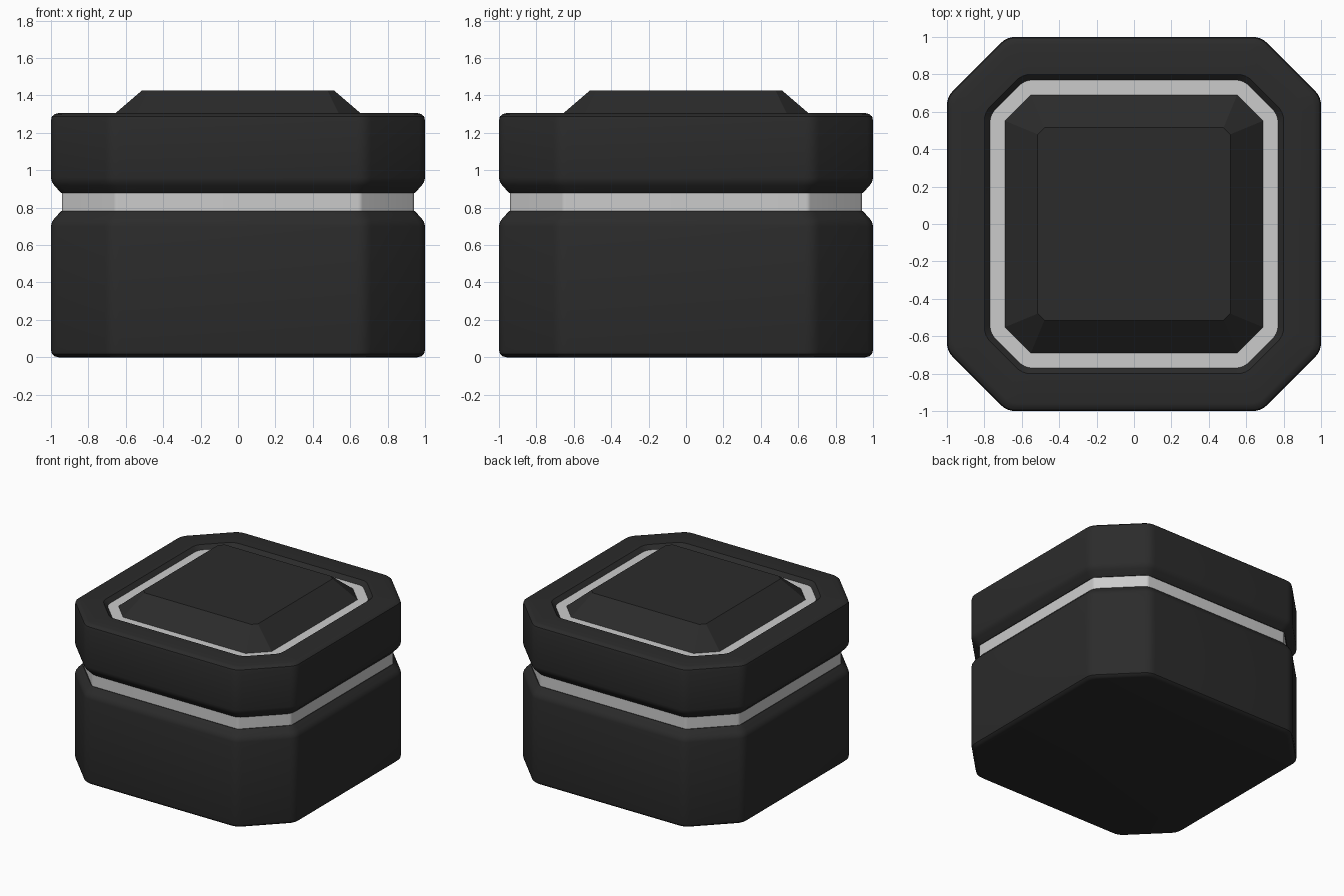
import bpy, bmesh
from mathutils import Vector

if "Cube" in bpy.data.objects:
    bpy.data.objects.remove(bpy.data.objects["Cube"])


def material(name, v):
    m = bpy.data.materials.new(name)
    m.diffuse_color = (v, v, v, 1)
    m.use_nodes = True
    m.node_tree.nodes["Principled BSDF"].inputs["Base Color"].default_value = m.diffuse_color
    return m


DARK = material("dark_shell", 0.024)
LIGHT = material("light_trim", 0.55)


def outline(h, soft):
    # Square of half width h with cut corners, each corner optionally rounded
    k = 0.68 - 0.414 * (1 - h)
    pts = [Vector(p) for p in ((h, -k), (h, k), (k, h), (-k, h),
                               (-h, k), (-h, -k), (-k, -h), (k, -h))]
    if soft == 0:
        return pts
    out = []
    for i, p in enumerate(pts):
        a = p + (pts[i - 1] - p).normalized() * soft
        b = p + (pts[(i + 1) % 8] - p).normalized() * soft
        for t in (0, 0.25, 0.5, 0.75, 1):
            out.append(a * (1 - t) ** 2 + p * 2 * t * (1 - t) + b * t * t)
    return out


def loft(name, profile, mat, soft=0.0, closed=False):
    # Sweep a (half width, z) profile around the cut-corner outline
    bm = bmesh.new()
    rings = [[bm.verts.new((p.x, p.y, z)) for p in outline(h, soft)]
             for h, z in profile]
    pairs = list(zip(rings, rings[1:]))
    if closed:
        pairs.append((rings[-1], rings[0]))
    for a, b in pairs:
        n = len(a)
        for i in range(n):
            j = (i + 1) % n
            bm.faces.new((a[i], a[j], b[j], b[i]))
    if not closed:
        bm.faces.new(rings[0][::-1])
        bm.faces.new(rings[-1])
    bmesh.ops.recalc_face_normals(bm, faces=bm.faces)
    me = bpy.data.meshes.new(name)
    bm.to_mesh(me)
    bm.free()
    me.materials.append(mat)
    ob = bpy.data.objects.new(name, me)
    bpy.context.collection.objects.link(ob)
    if soft:
        bpy.ops.object.select_all(action='DESELECT')
        ob.select_set(True)
        bpy.context.view_layer.objects.active = ob
        bpy.ops.object.shade_smooth_by_angle(angle=0.6)
    return ob


# Lower box with rounded foot and chamfered rim
loft("box_base", [(0.96, 0), (0.98, 0.005), (0.995, 0.018), (1, 0.04),
                  (1, 0.70), (0.995, 0.722), (0.982, 0.742), (0.945, 0.782)],
     DARK, 0.045)

# Light band in the gap between base and lid
loft("middle_band", [(0.94, 0.77), (0.94, 0.89)], LIGHT, 0.015)

# Lid with chamfered underside and a recess in its top
loft("lid", [(0.945, 0.878), (0.982, 0.918), (0.995, 0.938), (1, 0.96),
             (1, 1.265), (0.995, 1.287), (0.98, 1.3), (0.96, 1.305),
             (0.80, 1.305), (0.77, 1.275), (0.77, 1.26)], DARK, 0.045)

# Light inlay ring lying in the recess
loft("inlay_ring", [(0.77, 1.25), (0.77, 1.275), (0.69, 1.275), (0.69, 1.25)],
     LIGHT, closed=True)

# Raised bevelled panel
loft("top_panel", [(0.69, 1.25), (0.69, 1.275), (0.515, 1.425)], DARK)
